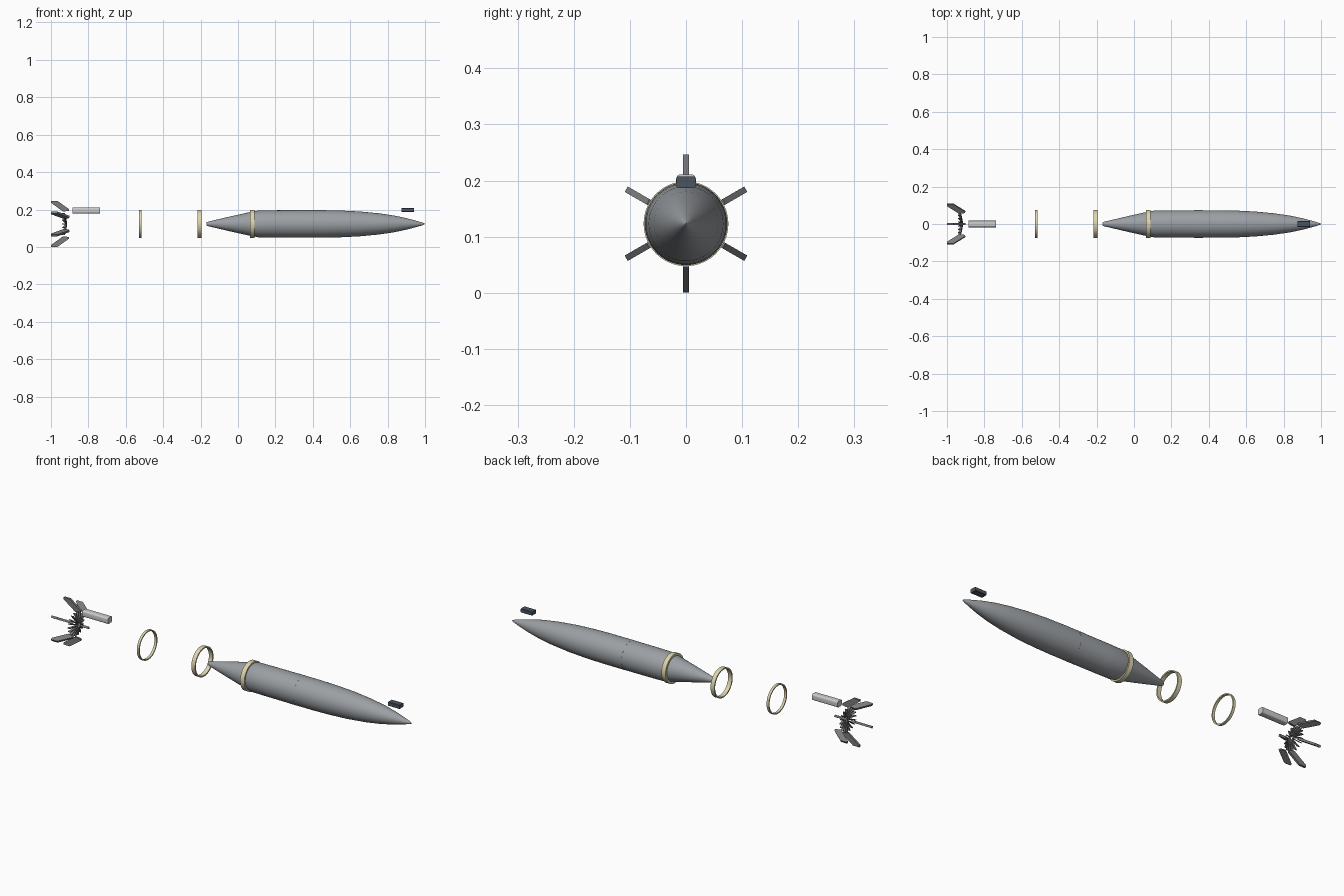
import bpy, bmesh, math
from mathutils import Matrix, Vector

if "Cube" in bpy.data.objects:
    bpy.data.objects.remove(bpy.data.objects["Cube"])

CZ = 0.123  # height of the shared axis


def material(name, color):
    m = bpy.data.materials.new(name)
    m.diffuse_color = (*color, 1)
    m.use_nodes = True
    m.node_tree.nodes["Principled BSDF"].inputs["Base Color"].default_value = m.diffuse_color
    return m


TAN = material("tan", (0.72, 0.66, 0.42))
STEEL = material("steel", (0.33, 0.35, 0.37))
SLATE = material("slate", (0.07, 0.09, 0.12))
DARK = material("dark_grey", (0.2, 0.2, 0.21))


def finish(bm, name, mat=None, smooth=False):
    bmesh.ops.recalc_face_normals(bm, faces=bm.faces[:])
    me = bpy.data.meshes.new(name)
    bm.to_mesh(me)
    bm.free()
    ob = bpy.data.objects.new(name, me)
    bpy.context.collection.objects.link(ob)
    if mat:
        me.materials.append(mat)
    if smooth:
        bpy.ops.object.select_all(action='DESELECT')
        ob.select_set(True)
        bpy.context.view_layer.objects.active = ob
        bpy.ops.object.shade_smooth_by_angle(angle=math.radians(30))
    return ob


def lathe(name, profile, mat, closed=False, n=64):
    """Revolve (x, radius) points around the long axis."""
    bm = bmesh.new()
    loops = []
    for x, r in profile:
        loops.append([bm.verts.new((x, r * math.cos(2 * math.pi * i / n),
                                    CZ + r * math.sin(2 * math.pi * i / n))) for i in range(n)])
    pairs = list(zip(loops, loops[1:]))
    if closed:
        pairs.append((loops[-1], loops[0]))
    else:
        bm.faces.new(loops[0])
        bm.faces.new(loops[-1])
    for a, b in pairs:
        for i in range(n):
            j = (i + 1) % n
            bm.faces.new((a[i], a[j], b[j], b[i]))
    return finish(bm, name, mat, True)


def ring(name, x, width, outer, inner, mat):
    a, b = x - width / 2, x + width / 2
    return lathe(name, [(a, outer), (b, outer), (b, inner), (a, inner)], mat, True)


def box(name, x0, x1, half_y, z0, z1, mat, bevel, segments):
    bm = bmesh.new()
    size = (x1 - x0, 2 * half_y, z1 - z0)
    mid = Vector(((x0 + x1) / 2, 0, (z0 + z1) / 2))
    bmesh.ops.create_cube(bm, size=1, matrix=Matrix.Translation(mid) @ Matrix.Diagonal((*size, 1)))
    # bevel only the edges along the length
    edges = [e for e in bm.edges if abs(e.verts[0].co.x - e.verts[1].co.x) > 0.01]
    bmesh.ops.bevel(bm, geom=edges, offset=bevel, segments=segments, profile=0.5, affect='EDGES')
    return finish(bm, name, mat, True)


def radial_plates(name, outline, thickness, count, start, mat):
    """Flat plates with an (x, radius) outline, repeated around the axis."""
    bm = bmesh.new()
    for k in range(count):
        rot = Matrix.Rotation(start + 2 * math.pi * k / count, 4, 'X')
        place = Matrix.Translation((0, 0, CZ)) @ rot
        sides = [[bm.verts.new(place @ Vector((x, s * thickness / 2, r))) for x, r in outline]
                 for s in (-1, 1)]
        bm.faces.new(sides[0])
        bm.faces.new(sides[1])
        m = len(outline)
        for i in range(m):
            j = (i + 1) % m
            bm.faces.new((sides[0][i], sides[0][j], sides[1][j], sides[1][i]))
    return finish(bm, name, mat)


# main body: pointed nose and tapered tail
lathe("main_body", [(-0.168, 0.009), (-0.16, 0.012), (-0.05, 0.038), (0.066, 0.064),
                    (0.09, 0.068), (0.11, 0.072), (0.2, 0.073), (0.45, 0.0735),
                    (0.55, 0.0715), (0.65, 0.0665), (0.75, 0.057), (0.83, 0.0455),
                    (0.9, 0.031), (0.96, 0.015), (0.99, 0.006), (1.0, 0.001)], STEEL)
ring("body_seam_band", 0.345, 0.05, 0.0737, 0.072, STEEL)

# bands: one fitted, two loose
ring("fitted_band", 0.077, 0.024, 0.0755, 0.06, TAN)
ring("wide_loose_band", -0.205, 0.022, 0.0755, 0.069, TAN)
ring("narrow_loose_band", -0.523, 0.013, 0.0755, 0.0695, TAN)

# detached blocks
box("nose_module", 0.875, 0.94, 0.0165, 0.187, 0.207, SLATE, 0.002, 1)
box("tail_module", -0.885, -0.737, 0.0175, 0.179, 0.211, None, 0.008, 4)

# tail: six swept fins and a ring of thin spokes
radial_plates("tail_fins", [(-0.935, 0.066), (-0.905, 0.07), (-0.902, 0.078), (-0.965, 0.123),
                            (-1.0, 0.123), (-1.0, 0.113)], 0.011, 6, 0, DARK)
radial_plates("tail_spokes", [(-0.925, 0.012), (-0.915, 0.012), (-0.92, 0.04), (-0.925, 0.06),
                              (-0.94, 0.06), (-0.932, 0.04)], 0.004, 18, math.radians(10), DARK)
